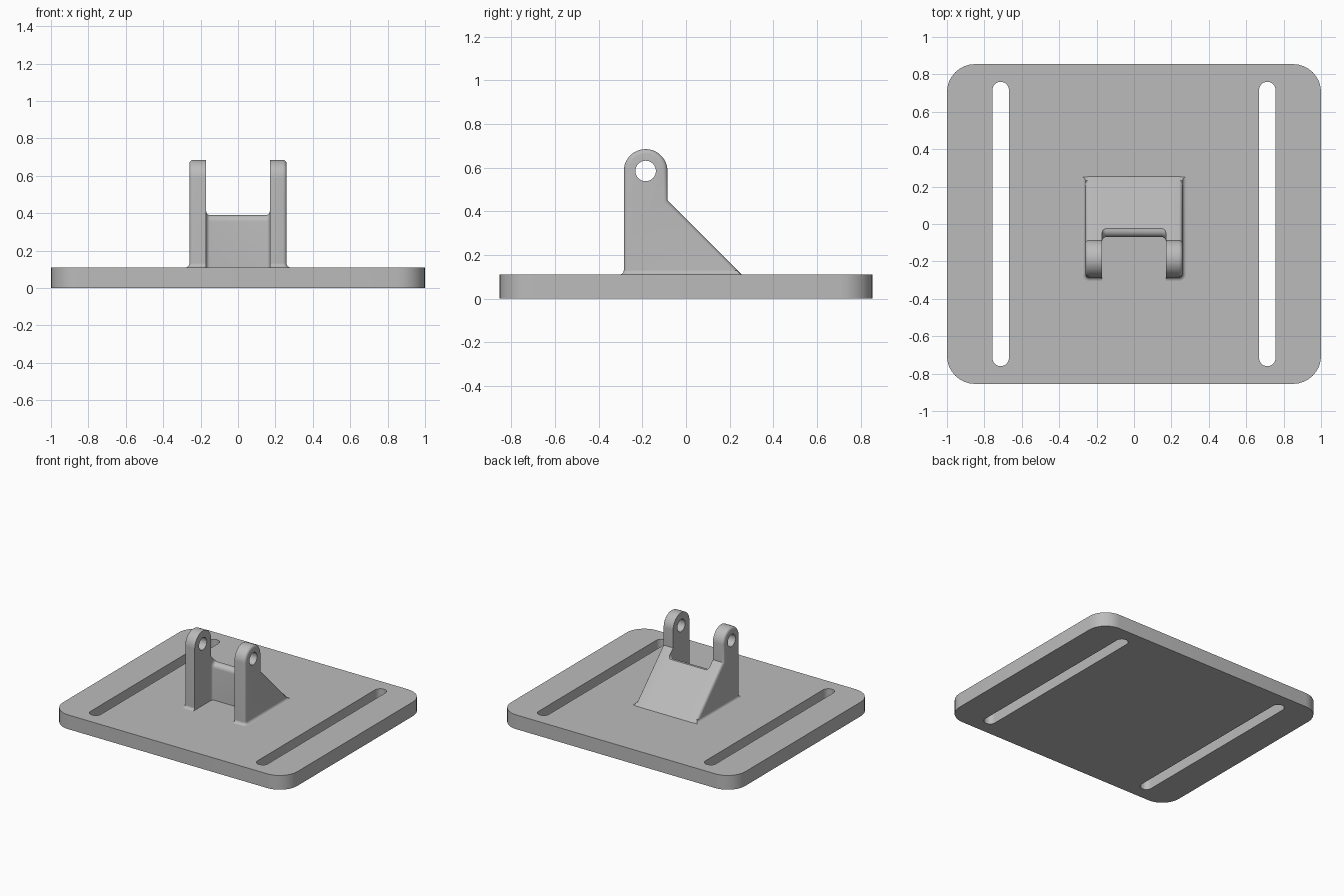
import bpy, bmesh
from math import sin, cos, pi, radians

cube = bpy.data.objects.get("Cube")
if cube:
    bpy.data.objects.remove(cube, do_unlink=True)

COLOR = (0.5, 0.5, 0.5, 1)
grey = bpy.data.materials.new("light grey")
grey.use_nodes = True
grey.diffuse_color = COLOR
grey.node_tree.nodes["Principled BSDF"].inputs["Base Color"].default_value = COLOR


def arc(cx, cy, r, a0, a1, n=8):
    angles = [radians(a0 + (a1 - a0) * i / n) for i in range(n + 1)]
    return [(cx + r * cos(a), cy + r * sin(a)) for a in angles]


def rounded_rect(cx, hx, hy, r):
    pts = []
    for i, (sx, sy) in enumerate([(1, 1), (-1, 1), (-1, -1), (1, -1)]):
        pts += arc(cx + sx * (hx - r), sy * (hy - r), r, 90 * i, 90 * i + 90)
    return pts


def loft(name, rings, bevel_rule=None, width=0.0):
    """Join equal-length rings of 3D points into a closed solid."""
    bm = bmesh.new()
    loops = [[bm.verts.new(p) for p in ring] for ring in rings]
    bm.faces.new(loops[0])
    bm.faces.new(loops[-1])
    n = len(loops[0])
    for a, b in zip(loops, loops[1:]):
        for i in range(n):
            j = (i + 1) % n
            bm.faces.new((a[i], a[j], b[j], b[i]))
    bmesh.ops.recalc_face_normals(bm, faces=bm.faces)
    if bevel_rule:
        edges = [e for e in bm.edges if bevel_rule(e)]
        bmesh.ops.bevel(bm, geom=edges, offset=width, segments=4,
                        profile=0.5, affect='EDGES')
    mesh = bpy.data.meshes.new(name)
    bm.to_mesh(mesh)
    bm.free()
    ob = bpy.data.objects.new(name, mesh)
    bpy.context.collection.objects.link(ob)
    mesh.materials.append(grey)
    return ob


def activate(ob):
    bpy.ops.object.select_all(action='DESELECT')
    ob.select_set(True)
    bpy.context.view_layer.objects.active = ob


def apply_modifier(ob, kind, **settings):
    mod = ob.modifiers.new(kind.title(), kind)
    for key, value in settings.items():
        setattr(mod, key, value)
    activate(ob)
    bpy.ops.object.modifier_apply(modifier=mod.name)


def cut(ob, cutter):
    cutter.hide_render = True
    apply_modifier(ob, 'BOOLEAN', operation='DIFFERENCE', solver='EXACT', object=cutter)
    bpy.data.objects.remove(cutter, do_unlink=True)


def smooth(ob):
    activate(ob)
    bpy.ops.object.shade_smooth_by_angle(angle=radians(30))


TOP = 0.11       # upper face of the plate
SINK = 0.10      # bracket parts start slightly inside the plate
SLOPE = 0.365    # y + z along the sloping back
FILLET = 0.02
INNER, OUTER = 0.17, 0.26
FRONT, BACK = -0.285, -0.085

# Base plate with two long strap slots
plate = loft("base_plate", [[(x, y, z) for x, y in rounded_rect(0, 1, 0.855, 0.15)]
                            for z in (0, TOP)])
for side in (-1, 1):
    slot = rounded_rect(side * 0.713, 0.044, 0.76, 0.0435)
    cut(plate, loft("slot_cutter", [[(x, y, z) for x, y in slot] for z in (-0.1, 0.3)]))
smooth(plate)

# Lug arms: rounded top, sloping back, softened outer rim
outline = [(SLOPE - SINK, SINK), (BACK, SLOPE - BACK)]
outline += arc(-0.185, 0.585, 0.1, 0, 180, 24) + [(FRONT, SINK)]


def outer_rim(edge):
    a, b = (v.co for v in edge.verts)
    on_outside = min(a.x, b.x) > OUTER - 0.001
    return on_outside and max(a.z, b.z) > SINK + 0.001


arms = loft("lug_arms", [[(x, y, z) for y, z in outline] for x in (INNER, OUTER)],
            outer_rim, 0.02)
apply_modifier(arms, 'MIRROR')
pin = arc(-0.185, 0.585, 0.047, 0, 348.75, 31)
cut(arms, loft("pin_hole_cutter", [[(x, y, z) for y, z in pin] for x in (-0.5, 0.5)]))
smooth(arms)


# Web between the arms, flaring out where it meets them
def web_section(x, d):
    front, top, r = -0.07 - d, 0.39 + d, 0.035
    pts = [(SLOPE - SINK, SINK), (SLOPE - top, top)]
    pts += arc(front + r, top - r, r, 90, 180) + [(front, SINK)]
    return [(x, y, z) for y, z in pts]


steps = [radians(90 * i / 6) for i in range(7)]
flare = [(INNER - FILLET * (1 - sin(a)), FILLET * (1 - cos(a))) for a in steps]
sections = [web_section(-x, d) for x, d in reversed(flare)]
sections += [web_section(x, d) for x, d in flare]
smooth(loft("middle_web", sections))


# Small fillet around the foot of each arm
def foot_ring(z, d):
    back = SLOPE - 0.003 - z
    corner = arc(OUTER - 0.02, FRONT + 0.02, 0.02 + d, -90, 0)
    pts = [(INNER, back), (INNER, FRONT - d)] + corner + [(OUTER + d, back)]
    return [(x, y, z) for x, y in pts]


rings = [foot_ring(SINK, FILLET)]
rings += [foot_ring(TOP + FILLET * (1 - cos(a)), FILLET * (1 - sin(a))) for a in steps]
feet = loft("arm_foot_fillets", rings)
apply_modifier(feet, 'MIRROR')
smooth(feet)
